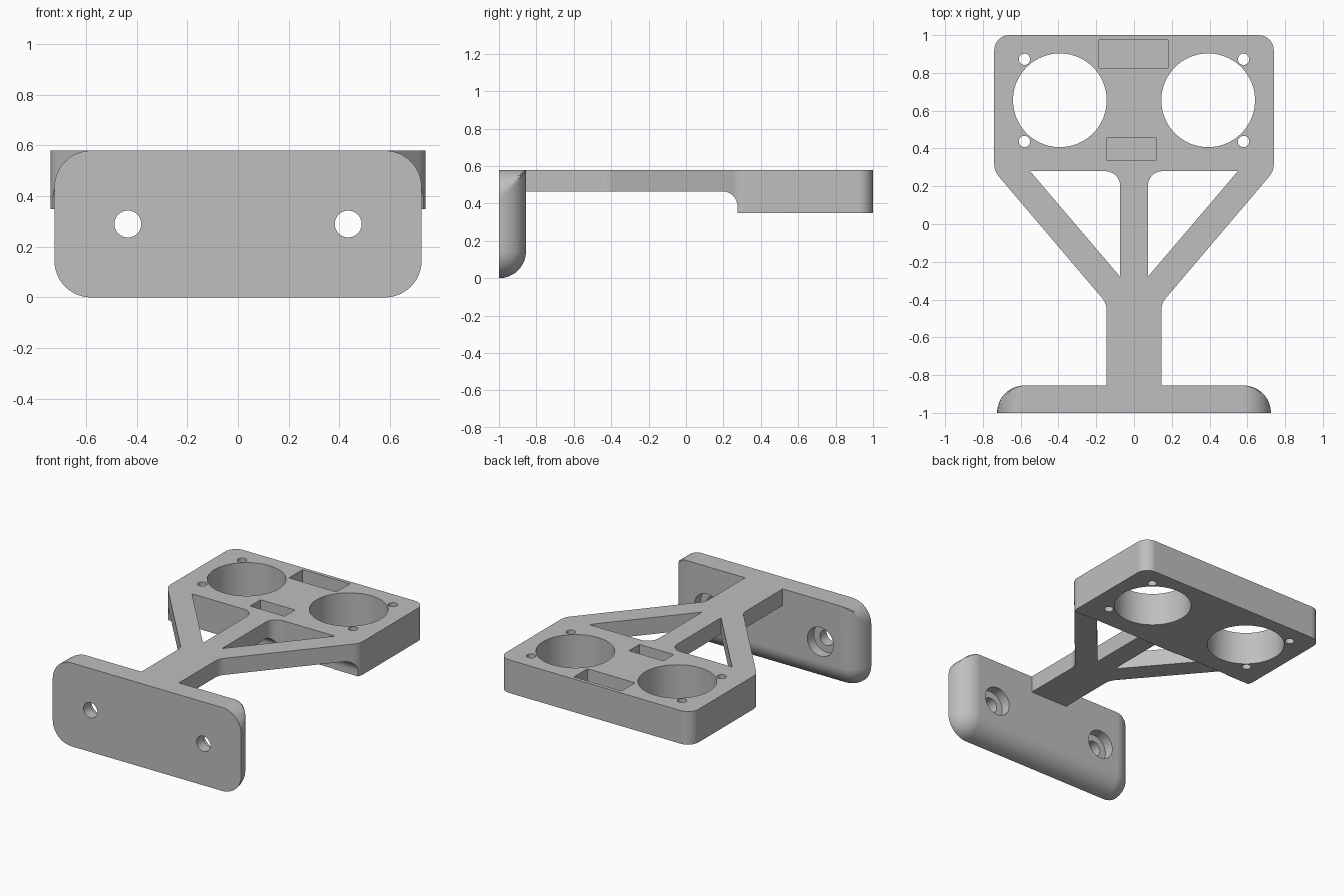
import bpy, bmesh
from math import sin, cos, pi, tan
from mathutils import Vector

if "Cube" in bpy.data.objects:
    bpy.data.objects.remove(bpy.data.objects["Cube"], do_unlink=True)

grey = bpy.data.materials.new("plain grey")
grey.use_nodes = True
grey.diffuse_color = (0.52, 0.52, 0.52, 1)
grey.node_tree.nodes["Principled BSDF"].inputs["Base Color"].default_value = grey.diffuse_color

TOP = 0.58        # top surface of the whole bracket
THIN = 0.465      # underside of arm and struts
BLOCK = 0.35      # underside of the thick rear block


def new_object(name, bm):
    bmesh.ops.recalc_face_normals(bm, faces=bm.faces)
    mesh = bpy.data.meshes.new(name)
    bm.to_mesh(mesh)
    bm.free()
    mesh.materials.append(grey)
    obj = bpy.data.objects.new(name, mesh)
    bpy.context.collection.objects.link(obj)
    return obj


def rounded(corners, steps=10):
    """Closed 2D outline from (x, y, fillet radius) corners."""
    out = []
    for i, (x, y, r) in enumerate(corners):
        p = Vector((x, y))
        if not r:
            out.append(p)
            continue
        a = (Vector(corners[i - 1][:2]) - p).normalized()
        b = (Vector(corners[(i + 1) % len(corners)][:2]) - p).normalized()
        half = a.angle(b) / 2
        centre = p + (a + b).normalized() * (r / sin(half))
        start = p + a * (r / tan(half)) - centre
        end = p + b * (r / tan(half)) - centre
        sweep = pi - 2 * half
        for k in range(steps + 1):
            t = k / steps
            out.append(centre + (start * sin((1 - t) * sweep) + end * sin(t * sweep)) / sin(sweep))
    return out


def circle(x, y, r, n=64):
    return [(x + r * cos(2 * pi * k / n), y + r * sin(2 * pi * k / n)) for k in range(n)]


PLACE = {"x": lambda p, h: (h, p[0], p[1]),
         "y": lambda p, h: (p[0], h, p[1]),
         "z": lambda p, h: (p[0], p[1], h)}


def loft(name, rings):
    bm = bmesh.new()
    loops = [[bm.verts.new(v) for v in ring] for ring in rings]
    n = len(loops[0])
    for a, b in zip(loops, loops[1:]):
        for i in range(n):
            j = (i + 1) % n
            bm.faces.new((a[i], a[j], b[j], b[i]))
    bm.faces.new(loops[0])
    bm.faces.new(loops[-1])
    bmesh.ops.remove_doubles(bm, verts=bm.verts, dist=1e-5)
    return new_object(name, bm)


def prism(name, outline, axis, low, high):
    return loft(name, [[PLACE[axis](p, h) for p in outline] for h in (low, high)])


def combine(target, other, operation):
    mod = target.modifiers.new(operation.lower(), "BOOLEAN")
    mod.operation = operation
    mod.solver = "EXACT"
    mod.object = other
    bake(target)
    bpy.data.objects.remove(other, do_unlink=True)


def bake(obj):
    graph = bpy.context.evaluated_depsgraph_get()
    mesh = bpy.data.meshes.new_from_object(obj.evaluated_get(graph))
    obj.modifiers.clear()
    obj.data = mesh


def rectangle(x0, x1, y0, y1):
    return [(x0, y0), (x1, y0), (x1, y1), (x0, y1)]


# Frame: plan outline of block, struts and arm
half = [(0.145, -0.95, 0), (0.145, -0.42, 0.1), (0.74, 0.28, 0.1), (0.74, 1, 0.08)]
plan = half + [(-x, y, r) for x, y, r in reversed(half)]
bracket = prism("bracket", rounded(plan), "z", 0.2, TOP)

# Side profile: thin arm stepping down to the thick block through a fillet
side = [(-1.2, THIN, 0), (0.275, THIN, 0.08), (0.275, BLOCK, 0),
        (1.2, BLOCK, 0), (1.2, 0.8, 0), (-1.2, 0.8, 0)]
combine(bracket, prism("side_profile", rounded(side), "x", -1, 1), "INTERSECT")

# Openings through the frame
for s in (-1, 1):
    window = [(s * 0.55, 0.28, 0), (s * 0.073, 0.28, 0.08), (s * 0.073, -0.28, 0)]
    cuts = [rounded(window), circle(s * 0.3925, 0.655, 0.248, 96)]
    cuts += [circle(s * 0.58, y, 0.03, 32) for y in (0.437, 0.872)]
    for outline in cuts:
        combine(bracket, prism("opening", outline, "z", 0.1, 0.9), "DIFFERENCE")

# Shallow rectangular pockets in the top
for area in ((-0.185, 0.18, 0.825, 0.975), (-0.145, 0.12, 0.34, 0.455)):
    combine(bracket, prism("pocket", rectangle(*area), "z", THIN, 0.9), "DIFFERENCE")

# Wall plate: rounded front outline, back edges rolled over on sides and bottom
R, CX, STEPS = 0.145, 0.58, 12
rings = []
for k in range(STEPS + 1):
    t = k / STEPS * pi / 2
    right = []
    for i in range(STEPS + 1):        # lower corner
        a = -pi / 2 + i / STEPS * pi / 2
        right.append((CX + R * cos(t) * cos(a), R + R * cos(t) * sin(a)))
    for i in range(STEPS + 1):        # upper corner, mitred against the rolled side
        a = i / STEPS * pi / 2
        right.append((CX + R * min(cos(a), cos(t)), TOP - R + R * sin(a)))
    ring = right + [(-x, z) for x, z in reversed(right)]
    rings.append([(x, -1 + R * sin(t), z) for x, z in ring])
plate = loft("wall_plate", rings)

# Counterbored screw holes
for s in (-1, 1):
    for radius, low in ((0.053, -1.1), (0.1, -0.925)):
        hole = prism("screw_hole", circle(s * 0.435, 0.29, radius, 48), "y", low, -0.8)
        combine(plate, hole, "DIFFERENCE")

combine(bracket, plate, "UNION")

# Smooth curved walls, crisp edges
bpy.ops.object.select_all(action="DESELECT")
bracket.select_set(True)
bpy.context.view_layer.objects.active = bracket
bpy.ops.object.shade_smooth_by_angle(angle=pi / 6)
weighted = bracket.modifiers.new("flat face shading", "WEIGHTED_NORMAL")
weighted.keep_sharp = True
